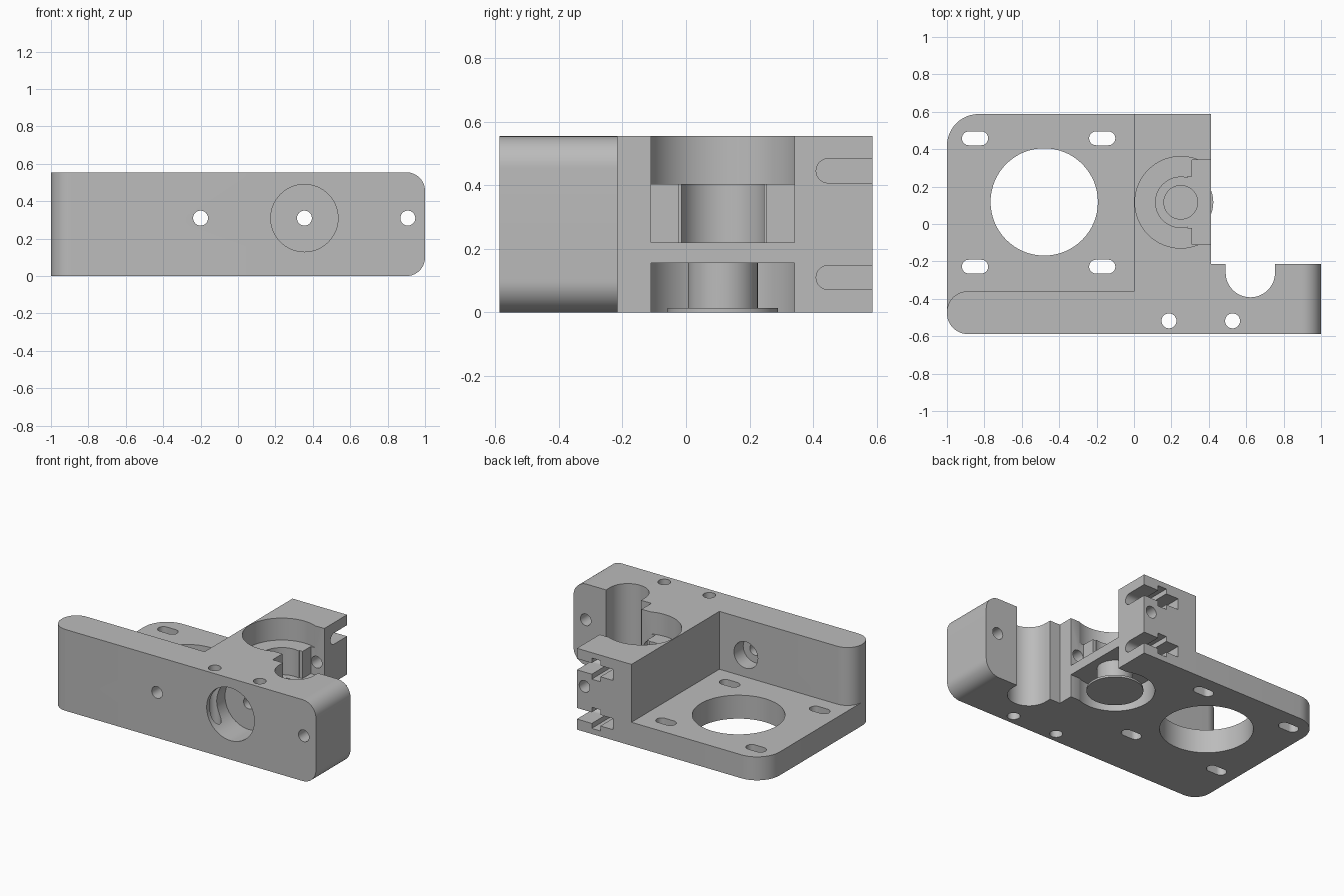
import bpy, bmesh, math
from mathutils import Vector

cube = bpy.data.objects.get("Cube")
if cube:
    bpy.data.objects.remove(cube, do_unlink=True)

# One grey plastic
GREY = (0.50, 0.50, 0.50, 1.0)
grey = bpy.data.materials.new("grey plastic")
grey.diffuse_color = GREY
grey.use_nodes = True
grey.node_tree.nodes["Principled BSDF"].inputs["Base Color"].default_value = GREY

HEIGHT = 0.555
PLATE = 0.16
BACK, FRONT, LIP = 0.588, -0.588, -0.215
WALL_BACK = -0.36
BLOCK_X = 0.412


def circle(u, v, r, n=48):
    return [(u + r * math.cos(2 * math.pi * i / n),
             v + r * math.sin(2 * math.pi * i / n)) for i in range(n)]


def rect(u0, v0, u1, v1, radii=(0, 0, 0, 0), n=12):
    """Rectangle with corner radii in order: low-low, high-low, high-high, low-high."""
    corners = [(u0, v0, 1, 1, 180), (u1, v0, -1, 1, 270),
               (u1, v1, -1, -1, 0), (u0, v1, 1, -1, 90)]
    pts = []
    for (u, v, su, sv, start), r in zip(corners, radii):
        if r == 0:
            pts.append((u, v))
            continue
        for i in range(n + 1):
            a = math.radians(start + 90 * i / n)
            pts.append((u + su * r + r * math.cos(a), v + sv * r + r * math.sin(a)))
    return pts


def slot(u0, u1, v, r):
    """Horizontal slot with round ends."""
    e = r * 0.999
    return rect(u0, v - r, u1, v + r, (e, e, e, e))


def prism(name, pts, axis, a, b):
    """Extrude a 2D outline along an axis from a to b."""
    place = {"X": lambda u, v, w: (w, u, v),
             "Y": lambda u, v, w: (u, w, v),
             "Z": lambda u, v, w: (u, v, w)}[axis]
    bm = bmesh.new()
    face = bm.faces.new([bm.verts.new(place(u, v, a)) for u, v in pts])
    ext = bmesh.ops.extrude_face_region(bm, geom=[face])
    new = [g for g in ext["geom"] if isinstance(g, bmesh.types.BMVert)]
    bmesh.ops.translate(bm, verts=new, vec=Vector(place(0, 0, b - a)))
    if not any(f is face for f in bm.faces):
        bm.faces.new([v for v in bm.verts if v not in new])
    bmesh.ops.recalc_face_normals(bm, faces=bm.faces)
    mesh = bpy.data.meshes.new(name)
    bm.to_mesh(mesh)
    bm.free()
    mesh.materials.append(grey)
    obj = bpy.data.objects.new(name, mesh)
    bpy.context.scene.collection.objects.link(obj)
    return obj


def combine(target, other, operation):
    """Apply a boolean and remove the helper."""
    mod = target.modifiers.new("boolean", "BOOLEAN")
    mod.operation = operation
    mod.solver = "EXACT"
    mod.object = other
    other.hide_render = True
    bpy.context.view_layer.objects.active = target
    bpy.ops.object.modifier_apply(modifier=mod.name)
    bpy.data.objects.remove(other, do_unlink=True)


def cut(target, pts, axis, a, b):
    combine(target, prism("cutter", pts, axis, a, b), "DIFFERENCE")


def smooth(obj):
    bpy.ops.object.select_all(action="DESELECT")
    obj.select_set(True)
    bpy.context.view_layer.objects.active = obj
    bpy.ops.object.shade_smooth_by_angle(angle=math.radians(30))


# Base plate, tall front wall, right-hand arm and holder block in one body
body = prism("mount_body", rect(-1, FRONT, BLOCK_X, BACK, (0.11, 0, 0, 0.17)), "Z", 0, PLATE)
combine(body, prism("wall", rect(-1, FRONT, 0.2, WALL_BACK, (0.11, 0, 0, 0.11)),
                    "Z", 0, HEIGHT), "UNION")
combine(body, prism("block", rect(0, -0.45, BLOCK_X, BACK), "Z", 0, HEIGHT), "UNION")
combine(body, prism("arm", rect(0.1, 0, 1, HEIGHT, (0, 0.1, 0.1, 0)),
                    "Y", FRONT, LIP), "UNION")

# Motor opening and its four adjusting slots
cut(body, circle(-0.48, 0.118, 0.287, 64), "Z", -0.1, 0.3)
for x in (-0.85, -0.17):
    for y in (-0.228, 0.458):
        cut(body, slot(x - 0.07, x + 0.07, y, 0.037), "Z", -0.1, 0.3)

# Half-round channel in the arm
cut(body, circle(0.622, -0.26, 0.132), "Z", -0.1, 0.7)
cut(body, rect(0.49, -0.26, 0.754, -0.1), "Z", -0.1, 0.7)

# Holder pockets: upper and lower cups, side openings, neck and bore
CX, CY = 0.25, 0.116
cut(body, circle(CX, CY, 0.245, 64), "Z", 0.405, 0.7)
cut(body, circle(CX, CY, 0.245, 64), "Z", -0.1, 0.155)
for z0, z1 in ((0.22, 0.7), (-0.1, 0.155)):
    cut(body, rect(0.31, CY - 0.226, 0.6, CY + 0.226), "Z", z0, z1)
cut(body, circle(CX, CY, 0.135), "Z", 0.22, 0.45)
cut(body, rect(0.287, CY - 0.138, 0.35, CY + 0.138), "Z", 0.22, 0.45)
cut(body, circle(CX, CY, 0.09), "Z", 0.1, 0.3)

# Front round recess and the horizontal screw holes
cut(body, circle(0.355, 0.31, 0.18, 64), "Y", -0.7, -0.39)
for x, end in ((-0.2, -0.2), (0.355, 0.7), (0.908, 0)):
    cut(body, circle(x, 0.31, 0.04, 32), "Y", -0.7, end)
cut(body, circle(-0.2, 0.31, 0.09, 32), "Y", -0.46, -0.3)

# Vertical screw holes through the front wall
for x in (0.187, 0.527):
    cut(body, circle(x, -0.518, 0.04, 32), "Z", -0.1, 0.7)

# Screw slots with nut traps, open to the back
for z in (0.11, 0.446):
    cut(body, rect(0.41, z - 0.038, 0.7, z + 0.038, (0.0375, 0, 0, 0.0375)), "X", 0.14, 0.5)
    cut(body, rect(0.375, z - 0.072, 0.7, z + 0.072), "X", 0.235, 0.30)

smooth(body)

# Hollow sleeve standing on a thin disc in the lower cup
sleeve = prism("support_sleeve", circle(CX, CY, 0.11), "Z", 0.005, 0.158)
combine(sleeve, prism("disc", circle(CX, CY, 0.174, 64), "Z", 0, 0.014), "UNION")
cut(sleeve, circle(CX, CY, 0.09), "Z", 0.014, 0.3)
smooth(sleeve)
